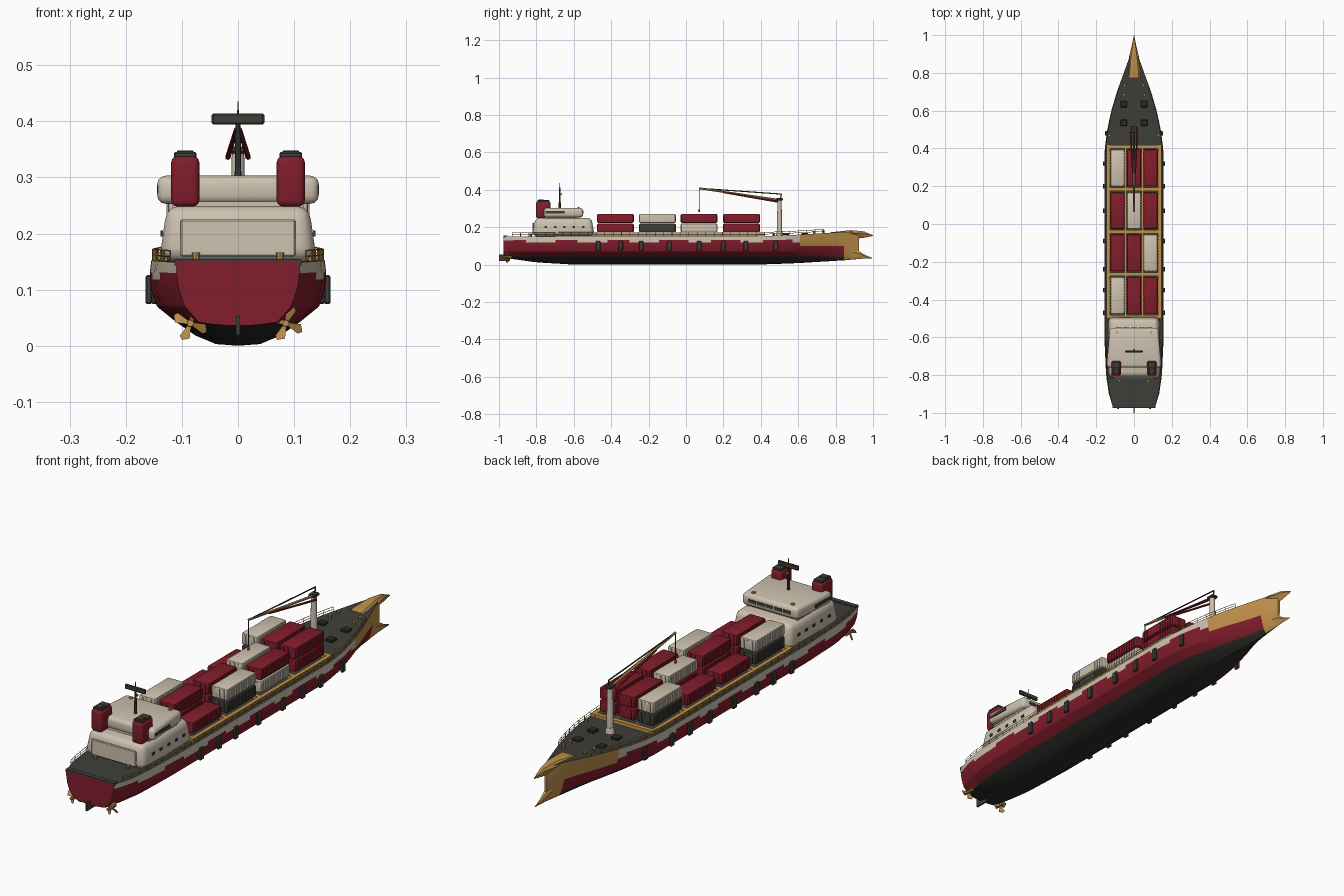
import bpy, bmesh, math
from mathutils import Vector, Matrix

cube = bpy.data.objects.get("Cube")
if cube:
    bpy.data.objects.remove(cube, do_unlink=True)


def make_mat(name, *rgb):
    col = [(c / 255 / 12.92 if c < 11 else ((c / 255 + .055) / 1.055) ** 2.4) for c in rgb] + [1]
    m = bpy.data.materials.new(name)
    m.use_nodes = True
    m.diffuse_color = col
    m.node_tree.nodes["Principled BSDF"].inputs["Base Color"].default_value = col
    return m


RED = make_mat("deep red", 130, 29, 43)
CREAM = make_mat("cream", 206, 194, 176)
DARK = make_mat("charcoal", 62, 63, 57)
GOLD = make_mat("gold", 192, 145, 74)
KEEL = make_mat("keel black", 43, 43, 39)


def finish(name, bm, *mats, angle=30):
    bmesh.ops.recalc_face_normals(bm, faces=bm.faces)
    me = bpy.data.meshes.new(name)
    bm.to_mesh(me)
    bm.free()
    for m in mats:
        me.materials.append(m)
    me.shade_smooth()
    me.set_sharp_from_angle(angle=math.radians(angle))
    ob = bpy.data.objects.new(name, me)
    bpy.context.collection.objects.link(ob)
    return ob


def add_box(bm, c, s, bevel=0, segs=2):
    part = bmesh.new()
    bmesh.ops.create_cube(part, size=1, matrix=Matrix.Translation(c) @ Matrix.Diagonal((*s, 1)))
    if bevel:
        bmesh.ops.bevel(part, geom=part.edges[:], offset=bevel, segments=segs,
                        profile=.5, affect='EDGES')
    tmp = bpy.data.meshes.new("tmp")
    part.to_mesh(tmp)
    part.free()
    bm.from_mesh(tmp)
    bpy.data.meshes.remove(tmp)


def boxes(name, mat, items, bevel=0, segs=2):
    bm = bmesh.new()
    for c, s in items:
        add_box(bm, c, s, bevel, segs)
    return finish(name, bm, mat)


def rods(name, mat, items, sides=8):
    """Each item: start, end, start radius, end radius."""
    bm = bmesh.new()
    for a, b, r1, r2 in items:
        a, b = Vector(a), Vector(b)
        d = b - a
        mx = Matrix.Translation((a + b) / 2) @ d.to_track_quat('Z', 'Y').to_matrix().to_4x4()
        bmesh.ops.create_cone(bm, cap_ends=True, segments=sides, radius1=r1, radius2=r2,
                              depth=d.length, matrix=mx)
    return finish(name, bm, mat)


def loft(bm, rings):
    vs = [[bm.verts.new(p) for p in r] for r in rings]
    n = len(vs[0])
    for a, b in zip(vs, vs[1:]):
        for i in range(n):
            bm.faces.new((a[i], a[(i + 1) % n], b[(i + 1) % n], b[i]))
    bm.faces.new(vs[0])
    bm.faces.new(vs[-1])


# hull: y, half width, keel height, deck height, narrowing towards the keel
KEYS = [(-.975, .112, .036, .149, .85), (-.9, .135, .026, .15, .9), (-.8, .148, .012, .151, 1),
        (-.6, .157, 0, .152, 1), (.38, .157, 0, .152, 1), (.5, .144, .004, .155, .9),
        (.6, .122, .008, .16, .75), (.7, .092, .014, .166, .6), (.8, .055, .02, .172, .45),
        (.88, .026, .026, .176, .35), (.925, .006, .03, .176, .4)]
ROWS = [(0, 0), (.25, .003), (.48, .018), (.7, .042), (.92, .07), (.99, .1), (1, .118),
        (1, .131), (.985, .152)]


def station(y):
    for a, b in zip(KEYS, KEYS[1:]):
        if y <= b[0]:
            t = (y - a[0]) / (b[0] - a[0])
            return [p + (q - p) * t for p, q in zip(a, b)]
    return KEYS[-1]


def hull_ring(y):
    y, w, zk, zd, low = station(y)
    side = []
    for f, z in ROWS:
        x = w * f * (low + (1 - low) * z / .152)
        if z < .042:
            z = zk + z * (1 - zk / .042)
        elif z > .118:
            z = .118 + (z - .118) * (zd - .118) / .034
        side.append((x, y, z))
    return side[::-1] + [(-x, q, z) for x, q, z in side[1:]]


bm = bmesh.new()
N = 48
loft(bm, [hull_ring(-.975 + 1.9 * i / N) for i in range(N + 1)])
for f in bm.faces:
    c = f.calc_center_median()
    zs = [v.co.z for v in f.verts]
    xs = [v.co.x for v in f.verts]
    if min(zs) > .14 and max(xs) > 0 > min(xs):
        f.material_index = 2                      # deck
    elif c.y < -.97:
        f.material_index = 0                      # transom
    elif c.y > .84 or (c.y > .62 and c.z > .1):
        f.material_index = 3                      # gilded bow
    elif max(zs) < .045:
        f.material_index = 4                      # bottom
    elif c.z > .128 or (c.z > .118 and int((c.y + 1) * 7) % 2):
        f.material_index = 1                      # stepped cream band
finish("hull", bm, RED, CREAM, DARK, GOLD, KEEL, angle=20)

# gilded prow and ram: y, half width, low, high
for name, keys in {
        "prow_beak": [(.775, .043, .15, .173), (.88, .027, .135, .184), (.95, .011, .143, .178),
                      (1, .001, .153, .157)],
        "bow_ram": [(.84, .014, .022, .1), (.92, .011, .03, .075), (.96, .006, .032, .05),
                    (.995, .001, .033, .036)]}.items():
    bm = bmesh.new()
    loft(bm, [[(0, y, lo), (w, y, lo * .3 + hi * .7), (w * .6, y, hi), (-w * .6, y, hi),
               (-w, y, lo * .3 + hi * .7)] for y, w, lo, hi in keys])
    finish(name, bm, GOLD)

# stern deck cap, rudder, propellers
boxes("stern_cap", DARK, [((0, -.965, .149), (.226, .02, .011))])
boxes("rudder", DARK, [((0, -.97, .036), (.007, .06, .034))])
for s, side in ((-1, "right"), (1, "left")):
    bm = bmesh.new()
    hub = Matrix.Translation((s * .085, -.955, .04))
    bmesh.ops.create_cone(bm, cap_ends=True, segments=10, radius1=.007, radius2=.006, depth=.05,
                          matrix=hub @ Matrix.Rotation(math.pi / 2, 4, 'X'))
    for k in range(4):
        turn = hub @ Matrix.Rotation(math.pi / 2 * k + .35, 4, 'Y')
        pts = [(-.003, 0, .004), (.003, 0, .004), (.01, .006, .027), (.004, .003, .033),
               (-.008, -.006, .026)]
        low = [bm.verts.new(turn @ Vector(p)) for p in pts]
        top = [bm.verts.new(turn @ (Vector(p) + Vector((0, -.003, 0)))) for p in pts]
        bm.faces.new(low)
        bm.faces.new(top[::-1])
        for i in range(5):
            j = (i + 1) % 5
            bm.faces.new((low[i], low[j], top[j], top[i]))
    finish(side + "_propeller", bm, GOLD)

# hull fenders
FENDERS = [-.47, -.35, -.24, -.09, .07, .2, .32, .48]
boxes("hull_fenders", DARK, [((s * (station(y)[1] + .002), y, .1), (.012, .024, .052))
                             for y in FENDERS for s in (-1, 1)], .003, 1)

# cargo deck frame
ROW_Y = [.297, .07, -.153, -.378]
frame = [((s * .136, -.04, .16), (.018, .92, .014)) for s in (-1, 1)]
frame += [((0, y, .16), (.27, .018, .014)) for y in (.41, .184, -.042, -.265, -.49)]
frame += [((s * .045, -.04, .158), (.008, .9, .01)) for s in (-1, 1)]
boxes("cargo_frame", GOLD, frame)

# railings along both sides
posts, bars = [], []
ys = [-.93 + .045 * i for i in range(38)]
for s in (-1, 1):
    line = [Vector((s * (station(y)[1] * .985 - .003), y, station(y)[3])) for y in ys]
    up = Vector((0, 0, .02))
    posts += [(p, p + up, .0015, .0015) for p in line]
    bars += [(a + up * k, b + up * k, .0013, .0013) for a, b in zip(line, line[1:]) for k in (.5, 1)]
rods("railings", GOLD, posts + bars, 4)

# containers, bottom to top, from right (-x) to left (+x) in each row
R, C, D = RED, CREAM, DARK
STACKS = [[(D, C), (R, R), (R, R)], [(R,), (R, C), (C, R)],
          [(R,), (R, R), (D, C)], [(D, C), (R, R), (R,)]]
for r, (y, row) in enumerate(zip(ROW_Y, STACKS)):
    for col, stack in enumerate(row):
        x = (col - 1) * .088
        for lv, mat in enumerate(stack):
            z = .195 + lv * .052
            bm = bmesh.new()
            add_box(bm, (x, y, z), (.074, .194, .049), .007)
            for k in range(11):
                add_box(bm, (x, y - .08 + k * .016, z), (.079, .007, .038))
            for k in (-1, 0, 1):
                add_box(bm, (x + k * .02, y, z), (.008, .198, .036))
            finish(f"container_{r}_{col}_{lv}", bm, mat)

# accommodation block and bridge
block = boxes("accommodation", CREAM, [((0, -.655, .199), (.274, .325, .1))], .026, 3)
for v in block.data.vertices:
    if v.co.z > .21:
        v.co.x *= .95
        v.co.y = -.66 + (v.co.y + .66) * .95
boxes("aft_panel", CREAM, [((0, -.817, .192), (.205, .008, .066))], .003, 1)
boxes("bridge_neck", CREAM, [((0, -.66, .25), (.235, .19, .02))])
bridge = boxes("bridge", CREAM, [((0, -.655, .278), (.288, .21, .05))], .015, 3)
for v in bridge.data.vertices:
    if v.co.y > -.62:
        v.co.x *= .9
boxes("bridge_windows", DARK, [((s * .1425, -.7, .279), (.004, .1, .013)) for s in (-1, 1)]
      + [((x, -.55, .279), (.034, .004, .013)) for x in (-.08, -.04, 0, .04, .08)])
boxes("block_windows", DARK, [((s * .136, y, .2), (.004, .014, .01))
                              for s in (-1, 1) for y in (-.75, -.7, -.65, -.6, -.55)])

# funnels
for s, side in ((-1, "right"), (1, "left")):
    boxes(side + "_funnel", RED, [((s * .094, -.763, .293), (.05, .078, .09))], .011, 3)
    boxes(side + "_funnel_cap", DARK, [((s * .094, -.763, .34), (.04, .064, .01)),
                                       ((s * .094, -.775, .344), (.03, .03, .008))], .002, 1)

# mast and radar
rods("mast", DARK, [((0, -.675, .3), (0, -.675, .4), .006, .004),
                    ((0, -.675, .4), (0, -.675, .435), .0018, .001)])
boxes("radar_bar", DARK, [((0, -.675, .404), (.094, .01, .02))], .003, 1)
boxes("mast_lamps", GOLD, [((0, -.667, .375), (.01, .008, .008)),
                           ((-.09, -.575, .305), (.012, .012, .006)),
                           ((.09, -.575, .305), (.012, .012, .006))])

# cargo crane
rods("crane_post", CREAM, [((0, .5, .15), (0, .5, .18), .02, .015),
                           ((0, .5, .18), (0, .5, .345), .014, .011)], 12)
boxes("crane_head", DARK, [((0, .5, .349), (.03, .036, .012))], .003, 1)
rods("crane_boom", GOLD, [((0, .49, .346), (0, .07, .408), .006, .005)], 6)
rods("boom_braces", RED, [((s * .018, .49, .336), (s * .003, .2, .386), .005, .004)
                          for s in (-1, 1)], 6)
rods("crane_stay", DARK, [((0, .07, .408), (0, .51, .377), .003, .003),
                          ((0, .51, .377), (0, .505, .35), .003, .003)], 6)
rods("hoist_cable", DARK, [((0, .07, .405), (0, .07, .29), .0015, .0015)], 6)
boxes("hoist_hook", GOLD, [((0, .07, .288), (.01, .01, .014))], .002, 1)

# foredeck hatches and bollards
boxes("hatches", KEEL, [((s * .055, y, .164), (.034, .034, .012))
                        for s in (-1, 1) for y in (.535, .635)], .003, 1)
spots = [(.055, .685, .163), (.05, .735, .166), (.075, -.83, .15), (.13, -.55, .15), (.13, .47, .152)]
rods("bollards", GOLD, [((s * x, y, z), (s * x, y, z + .016), .006, .007)
                        for x, y, z in spots for s in (-1, 1)])
